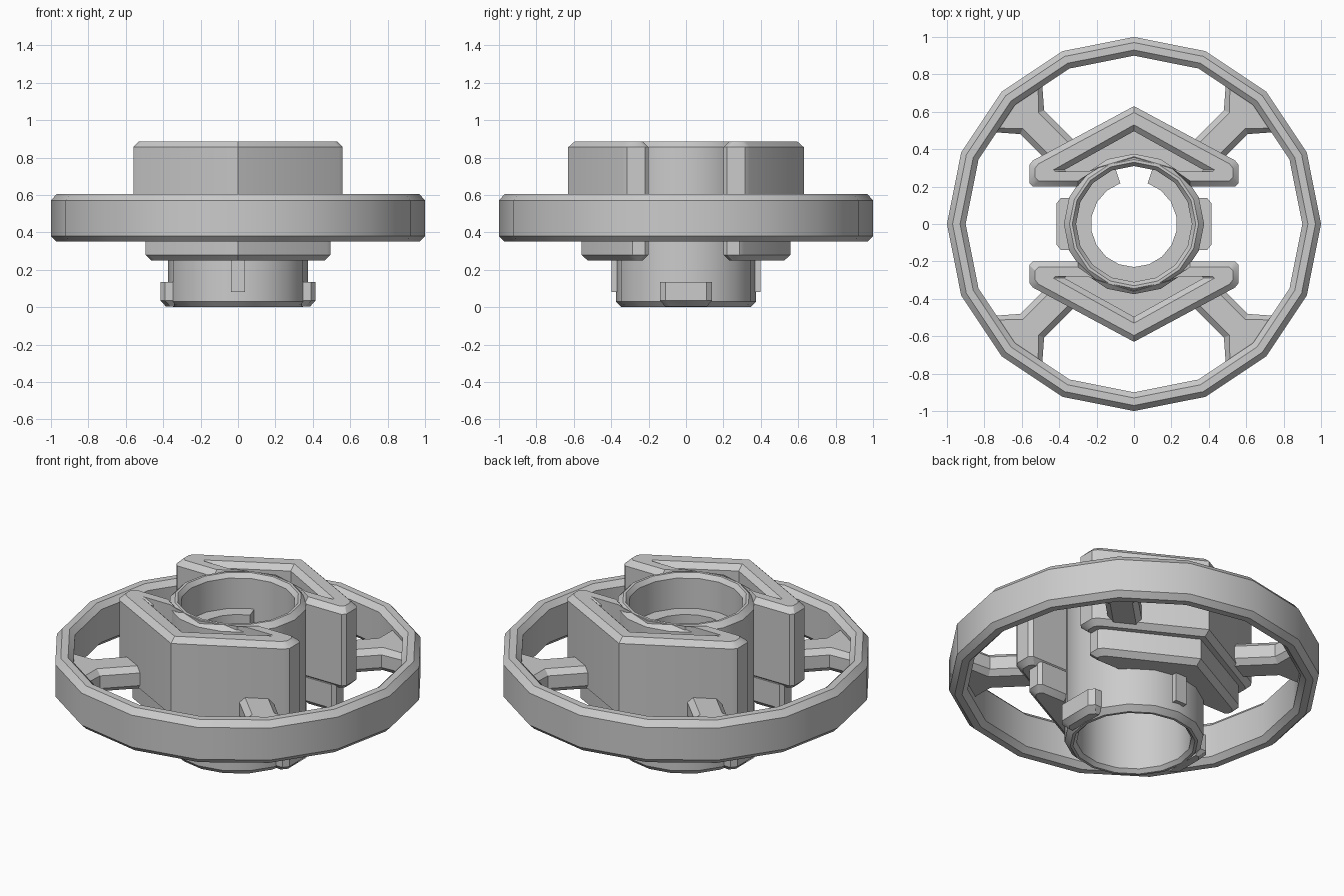
import bpy, bmesh
from math import sin, cos, pi, radians
from mathutils import Matrix

if "Cube" in bpy.data.objects:
    bpy.data.objects.remove(bpy.data.objects["Cube"])


def finish(name, bm, turn=0):
    bmesh.ops.rotate(bm, verts=bm.verts, matrix=Matrix.Rotation(radians(turn), 3, 'Z'))
    bmesh.ops.recalc_face_normals(bm, faces=bm.faces)
    me = bpy.data.meshes.new(name)
    bm.to_mesh(me)
    bm.free()
    ob = bpy.data.objects.new(name, me)
    bpy.context.collection.objects.link(ob)
    ob.select_set(True)
    bpy.context.view_layer.objects.active = ob


def skin(bm, loops, closed=False):
    """Join equal-length vertex loops; cap the ends unless closed."""
    n = len(loops[0])
    pairs = list(zip(loops, loops[1:]))
    if closed:
        pairs.append((loops[-1], loops[0]))
    else:
        bm.faces.new(loops[0])
        bm.faces.new(loops[-1])
    for a, b in pairs:
        for i in range(n):
            j = (i + 1) % n
            bm.faces.new((a[i], a[j], b[j], b[i]))


def lathe(name, profile, start=0, end=360, n=16):
    bm = bmesh.new()
    full = end - start == 360
    loops = []
    for k in range(n if full else n + 1):
        a = radians(start + (end - start) * k / n)
        loops.append([bm.verts.new((r * cos(a), r * sin(a), z)) for r, z in profile])
    skin(bm, loops, full)
    finish(name, bm)


def stack(name, levels, turn=0):
    """Solid from outlines stacked at heights."""
    bm = bmesh.new()
    skin(bm, [[bm.verts.new((x, y, z)) for x, y in pts] for pts, z in levels])
    finish(name, bm, turn)


def mirrored(half):
    """Close a right-hand outline whose first and last points lie on x = 0."""
    return half + [(-x, y) for x, y in half[-2:0:-1]]


def chevron(apex, x, y1, inset=0):
    i = inset
    x, y1, y2 = x - i, y1 - 0.6 * i, 0.2 + i
    return mirrored([(0, apex - 1.13 * i), (x - .02, y1 + .01), (x, y1 - .015),
                     (x, y2 + .02), (x - .02, y2), (.30, y2), (.2, .3), (0, .36)])


def pocket(i):
    return mirrored([(0, .53 - 1.13 * i), (.43 - 2 * i, .29), (.428 - 2 * i, .287),
                     (.425 - 2 * i, .284), (.42 - 2 * i, .28), (.25, .28),
                     (.19, .30), (0, .355)])


# outer rim
lathe("rim", [(.97, .35), (1, .38), (1, .57), (.97, .605), (.93, .605),
              (.9, .575), (.9, .38), (.93, .35)])

# central tube and the open ledge inside it
lathe("hub_tube", [(.345, 0), (.375, .03), (.375, .855), (.345, .885), (.33, .885),
                   (.31, .86), (.31, .02), (.33, 0)])
lathe("inner_ledge", [(.23, .58), (.33, .58), (.33, .68), (.23, .68)], 108.5, 431.5)

# chevron blocks front and back, with recessed tops and smaller lower steps
for side, turn in (("back", 0), ("front", 180)):
    stack(side + "_chevron", [(chevron(.63, .56, .33, .03), .40),
                              (chevron(.63, .56, .33), .43),
                              (chevron(.63, .56, .33), .855),
                              (chevron(.63, .56, .33, .03), .885),
                              (pocket(0), .885), (pocket(.03), .855),
                              (pocket(.03), .76)], turn)
    stack(side + "_lower_step", [(chevron(.56, .495, .30, .03), .25),
                                 (chevron(.56, .495, .30), .28),
                                 (chevron(.56, .495, .30), .42)], turn)
    # small vertical key on the tube
    key = [(-.037, .34), (.037, .34), (.037, .397), (-.037, .397)]
    stack(side + "_key", [(key, .08), (key, .26)], turn)


# side tabs at the foot of the tube
def tab(i):
    return [(.34, -.14 + i), (.39 - i, -.14 + i), (.415 - i, -.11 + i),
            (.415 - i, .11 - i), (.39 - i, .14 - i), (.34, .14 - i)]


for side, turn in (("right", 0), ("left", 180)):
    stack(side + "_tab", [(tab(.03), .003), (tab(0), .035), (tab(0), .135)], turn)


# four flared spokes
def spoke(i):
    half = [(.45, .09 - i), (.77 + .4 * i, .09 - i), (.885, .19 - i)]
    return half + [(.93, 0)] + [(x, -y) for x, y in reversed(half)]


for k in range(4):
    stack("spoke_%d" % (k + 1), [(spoke(.03), .42), (spoke(0), .45),
                                 (spoke(0), .525), (spoke(.03), .555)], 45 + 90 * k)

bpy.ops.object.shade_smooth_by_angle(angle=radians(30))
